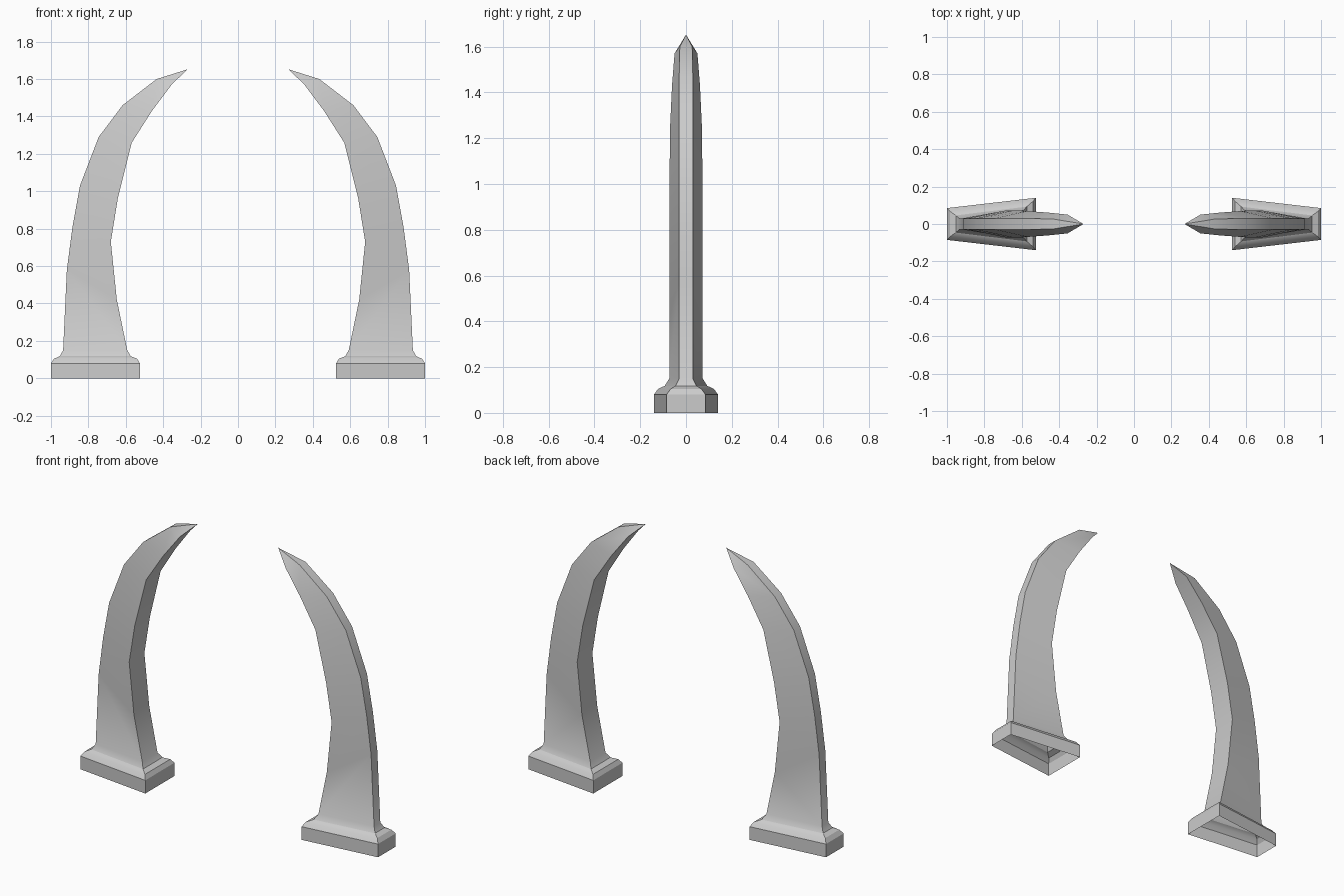
import bpy, bmesh, math

if "Cube" in bpy.data.objects:
    bpy.data.objects.remove(bpy.data.objects["Cube"])

# Rings of the tusk: outer x, z, half width, then inner x, z, half width
RINGS = [
    # flared foot
    (1.00, 0.00, 0.085, 0.525, 0.00, 0.14),
    (1.00, 0.08, 0.085, 0.525, 0.08, 0.14),
    (0.983, 0.105, 0.067, 0.54, 0.105, 0.122),
    (0.953, 0.118, 0.046, 0.573, 0.118, 0.093),
    (0.935, 0.15, 0.03, 0.592, 0.15, 0.073),
    # curved blade
    (0.915, 0.58, 0.03, 0.648, 0.42, 0.073),
    (0.885, 0.81, 0.03, 0.68, 0.73, 0.073),
    (0.845, 1.03, 0.03, 0.643, 0.96, 0.073),
    (0.745, 1.29, 0.03, 0.568, 1.26, 0.069),
    (0.617, 1.46, 0.03, 0.46, 1.43, 0.061),
    (0.435, 1.60, 0.027, 0.355, 1.57, 0.05),
]
TIP = (0.27, 0.0, 1.652)


def build_tusk(name, side):
    bm = bmesh.new()
    rings = []
    for ox, oz, ow, ix, iz, iw in RINGS:
        pts = [(ox, -ow, oz), (ox, ow, oz), (ix, iw, iz), (ix, -iw, iz)]
        rings.append([bm.verts.new((side * x, y, z)) for x, y, z in pts])
    # side walls; the foot stays open underneath
    for a, b in zip(rings, rings[1:]):
        for i in range(4):
            j = (i + 1) % 4
            bm.faces.new((a[i], a[j], b[j], b[i]))
    # pointed end
    tip = bm.verts.new((side * TIP[0], TIP[1], TIP[2]))
    last = rings[-1]
    for i in range(4):
        bm.faces.new((last[i], last[(i + 1) % 4], tip))
    if side < 0:
        bmesh.ops.reverse_faces(bm, faces=bm.faces[:])
    mesh = bpy.data.meshes.new(name)
    bm.to_mesh(mesh)
    bm.free()
    obj = bpy.data.objects.new(name, mesh)
    bpy.context.collection.objects.link(obj)
    bpy.ops.object.select_all(action='DESELECT')
    obj.select_set(True)
    bpy.context.view_layer.objects.active = obj
    bpy.ops.object.shade_smooth_by_angle(angle=math.radians(30))


build_tusk("right_tusk", 1)
build_tusk("left_tusk", -1)
